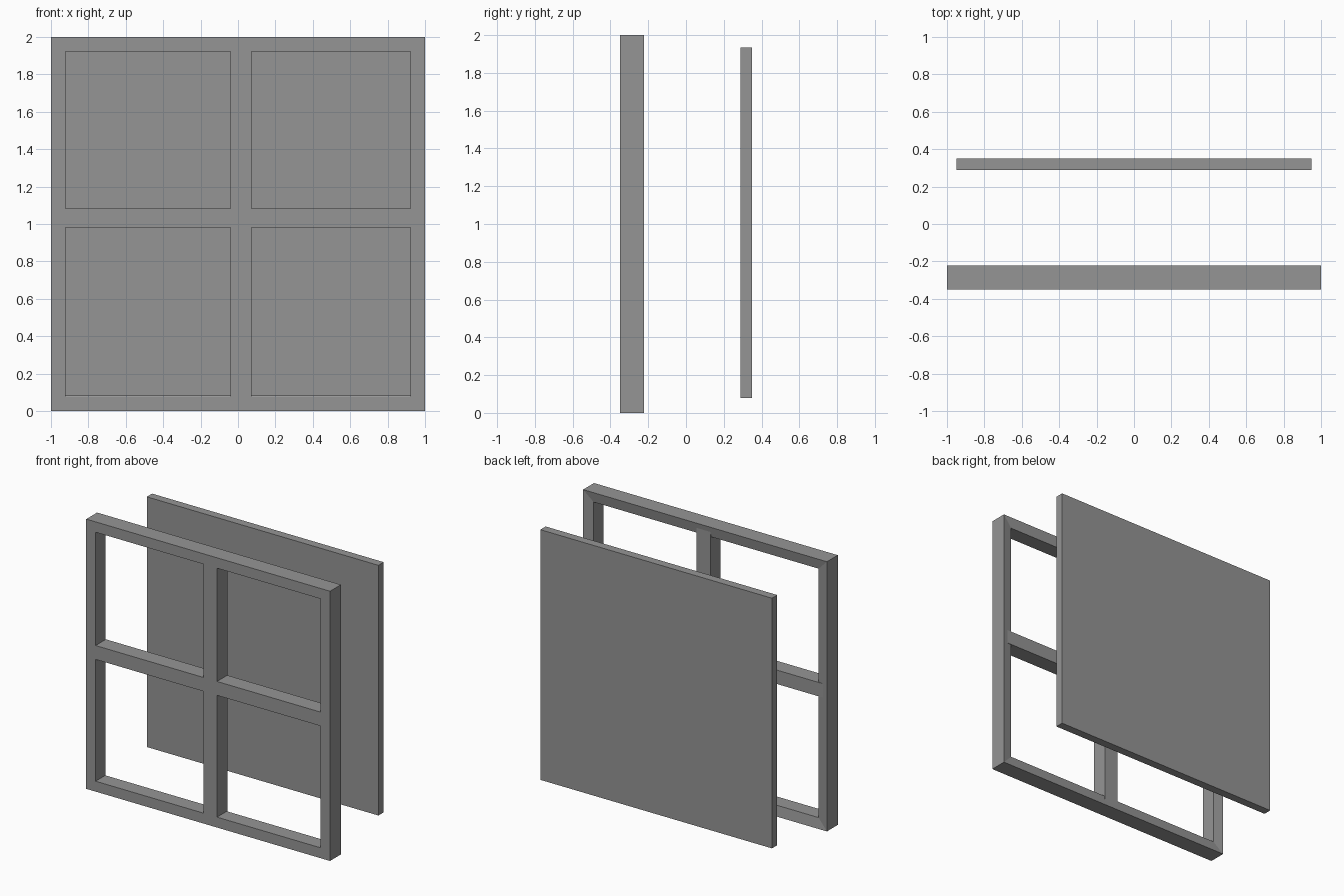
import bpy, bmesh

if "Cube" in bpy.data.objects:
    bpy.data.objects.remove(bpy.data.objects["Cube"], do_unlink=True)

gray = bpy.data.materials.new("mid_gray")
gray.use_nodes = True
gray.diffuse_color = (0.3, 0.3, 0.3, 1)
gray.node_tree.nodes["Principled BSDF"].inputs["Base Color"].default_value = (0.3, 0.3, 0.3, 1)


def finish(name, bm):
    bmesh.ops.recalc_face_normals(bm, faces=bm.faces)
    mesh = bpy.data.meshes.new(name)
    bm.to_mesh(mesh)
    bm.free()
    mesh.materials.append(gray)
    obj = bpy.data.objects.new(name, mesh)
    bpy.context.collection.objects.link(obj)
    return obj


def box(name, x, y, z):
    bm = bmesh.new()
    bmesh.ops.create_cube(bm, size=1)
    for v in bm.verts:
        for i, (low, high) in enumerate((x, y, z)):
            v.co[i] = high if v.co[i] > 0 else low
    return finish(name, bm)


FRONT, BACK = -0.35, -0.223
SLOPE = 0.013       # drop of the rear face towards the opening
RAIL = 0.077        # visible width of the outer rails

# Outer frame: mitred rings joined into a closed rail section
bm = bmesh.new()
rings = []
for inset, y in ((0, FRONT), (0, BACK), (RAIL, BACK - SLOPE), (RAIL, FRONT)):
    h = 1 - inset
    rings.append([bm.verts.new((sx * h, y, 1 + sz * h))
                  for sx, sz in ((-1, -1), (1, -1), (1, 1), (-1, 1))])
for r, ring in enumerate(rings):
    after = rings[(r + 1) % len(rings)]
    for c in range(4):
        d = (c + 1) % 4
        bm.faces.new((ring[c], ring[d], after[d], after[c]))
finish("window_frame", bm)

# Crossing glazing bars, ending inside the rails
end = 1 - RAIL / 2
bar_depth = (FRONT, BACK - SLOPE / 2)
box("vertical_bar", (-0.04, 0.073), bar_depth, (1 - end, 1 + end))
box("horizontal_bar", (-end, end), bar_depth, (0.98, 1.083))

# Free-standing panel behind the frame
box("back_panel", (-0.95, 0.95), (0.288, 0.35), (0.08, 1.935))
